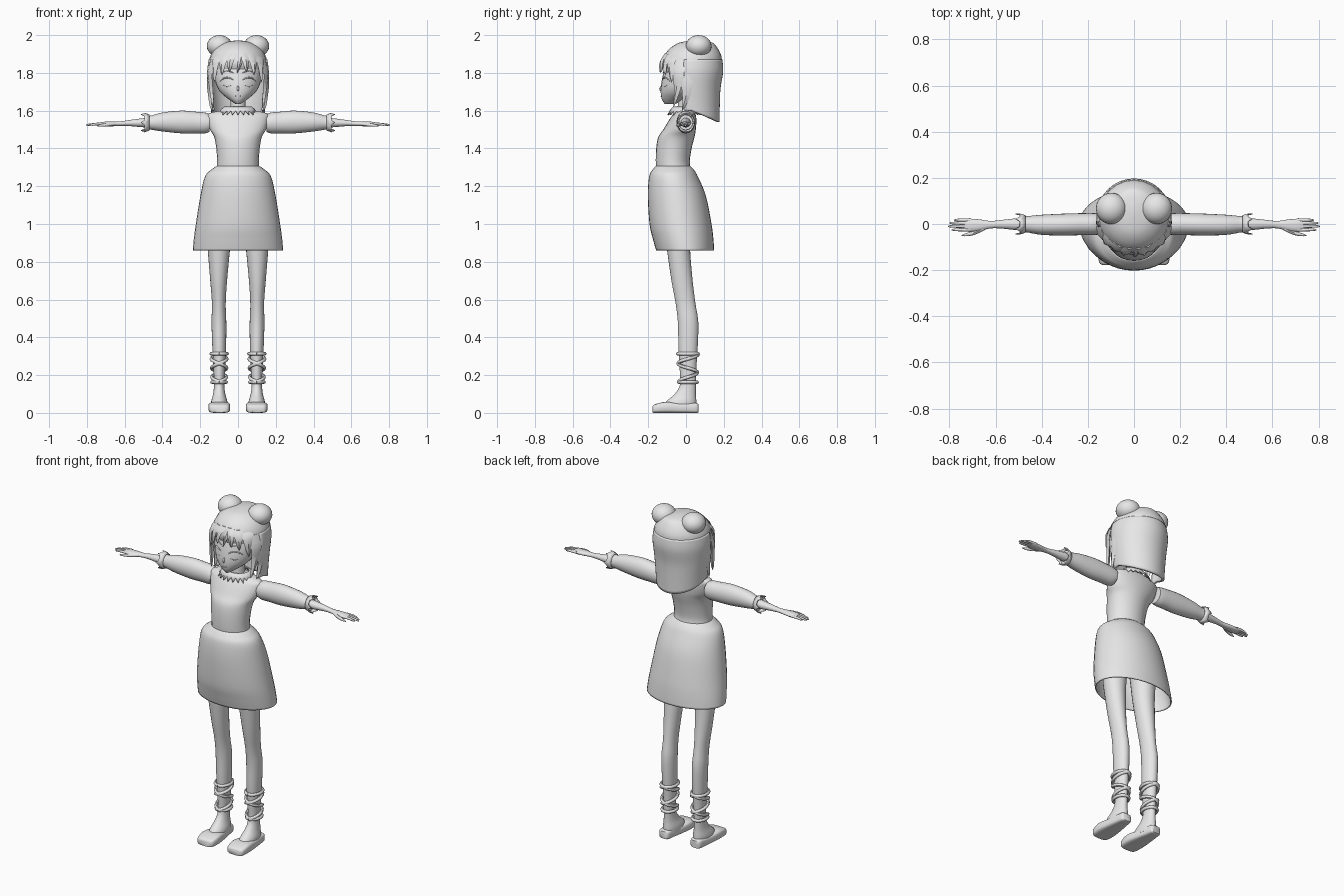
import bpy, bmesh
from math import sin, cos, pi, tau, radians, copysign
from mathutils import Vector

cube = bpy.data.objects.get("Cube")
if cube:
    bpy.data.objects.remove(cube, do_unlink=True)

grey = bpy.data.materials.new("plain grey")
grey.use_nodes = True
grey.diffuse_color = (0.8, 0.8, 0.8, 1)
grey.node_tree.nodes["Principled BSDF"].inputs["Base Color"].default_value = (0.8, 0.8, 0.8, 1)
parts = []


def finish(name, bm, mirror=False, thick=0):
    """Turn a bmesh into a named, coloured object."""
    bmesh.ops.recalc_face_normals(bm, faces=bm.faces)
    mesh = bpy.data.meshes.new(name)
    bm.to_mesh(mesh)
    bm.free()
    mesh.materials.append(grey)
    ob = bpy.data.objects.new(name, mesh)
    bpy.context.collection.objects.link(ob)
    if thick:
        solid = ob.modifiers.new("thickness", 'SOLIDIFY')
        solid.thickness, solid.offset = thick, 0
    if mirror:
        ob.modifiers.new("other side", 'MIRROR').use_mirror_merge = False
    parts.append(ob)
    return ob


def grid(name, rows, closed=True, caps=True, **options):
    """Skin rows of points with quads."""
    bm = bmesh.new()
    vs = [[bm.verts.new(p) for p in row] for row in rows]
    n = len(vs[0])
    for low, high in zip(vs, vs[1:]):
        for i in range(n if closed else n - 1):
            j = (i + 1) % n
            bm.faces.new((low[i], low[j], high[j], high[i]))
    if caps:
        bm.faces.new(vs[0])
        bm.faces.new(vs[-1])
    return finish(name, bm, **options)


def smooth(keys, steps):
    """Spline through a list of equally long tuples."""
    out = []
    for i in range(len(keys) - 1):
        a, b, c, d = (Vector(keys[min(max(k, 0), len(keys) - 1)]) for k in range(i - 1, i + 3))
        for s in range(steps):
            t = s / steps
            out.append(b + (c - a) * (t / 2) + (a * 2 - b * 5 + c * 4 - d) * (t * t / 2)
                       + (b * 3 - a - c * 3 + d) * (t ** 3 / 2))
    return out + [Vector(keys[-1])]


def loft(name, axis, keys, n=24, power=1, steps=4, **options):
    """Rounded sections along an axis; each key is position, low/high, low/high."""
    rows = []
    for t, a0, a1, b0, b1 in smooth(keys, steps):
        row = []
        for i in range(n):
            c, s = cos(tau * i / n), sin(tau * i / n)
            a = (a0 + a1) / 2 + (a1 - a0) / 2 * copysign(abs(c) ** power, c)
            b = (b0 + b1) / 2 + (b1 - b0) / 2 * copysign(abs(s) ** power, s)
            row.append({'x': (t, a, b), 'y': (a, t, b), 'z': (a, b, t)}[axis])
        rows.append(row)
    return grid(name, rows, **options)


def body(name, keys, **options):
    """Upright centred loft; each key is height, half width, front, back."""
    return loft(name, 'z', [(z, -w, w, f, b) for z, w, f, b in keys], **options)


def tube(name, keys, n=8, steps=3, **options):
    """Round tube through points x, y, z with a radius."""
    path = smooth(keys, steps)
    rows = []
    for i, p in enumerate(path):
        way = (path[min(i + 1, len(path) - 1)] - path[max(i - 1, 0)]).to_3d().normalized()
        side = way.cross((0, 0, 1) if abs(way.z) < 0.9 else (0, 1, 0)).normalized()
        up = side.cross(way)
        rows.append([p.to_3d() + (side * cos(tau * k / n) + up * sin(tau * k / n)) * p[3]
                     for k in range(n)])
    return grid(name, rows, **options)


def lock(name, points, width, mirror=True):
    """Pointed flat strand of hair lying around the head."""
    path = smooth(points, 3)
    rows = []
    for i, p in enumerate(path):
        t = i / (len(path) - 1)
        w = width * (1 - t ** 2) + 0.001
        out = Vector((p.x, p.y - 0.03, 0)).normalized()
        side = out.cross((0, 0, 1))
        rows.append([p + side * w, p + out * min(w, 0.01), p - side * w, p - out * min(w, 0.01)])
    grid(name, rows, mirror=mirror)


# Head and neck
body("face", [(1.635, .012, -.112, -.06), (1.66, .05, -.128, 0), (1.70, .095, -.134, .06),
              (1.75, .12, -.13, .1), (1.82, .13, -.115, .12), (1.9, .115, -.09, .12)])
body("neck", [(1.5, .045, -.04, .04), (1.58, .04, -.045, .035), (1.7, .04, -.04, .04)])
tube("nose", [(0, -.128, 1.735, .003), (0, -.136, 1.715, .006), (0, -.132, 1.705, .003)])
tube("mouth", [(-.018, -.129, 1.679, .001), (0, -.133, 1.676, .002), (.018, -.129, 1.679, .001)])
tube("eyelash", [(.025, -.125, 1.762, .002), (.05, -.119, 1.775, .004), (.075, -.103, 1.772, .004),
                 (.095, -.085, 1.757, .002)], mirror=True)
tube("lower_eyelid", [(.035, -.126, 1.735, .001), (.06, -.116, 1.728, .002),
                      (.085, -.094, 1.737, .001)], mirror=True)
tube("eyebrow", [(.025, -.122, 1.80, .002), (.055, -.112, 1.811, .003),
                 (.085, -.092, 1.803, .002)], mirror=True)

# Hair: crown, hanging back, fringe, side strands and buns
body("hair_crown", [(1.82, .153, -.115, .188), (1.85, .155, -.124, .19), (1.89, .146, -.115, .187),
                    (1.93, .12, -.085, .168), (1.96, .075, -.035, .14), (1.972, .01, .04, .08)])
rows = []
for z, w, back, drop in smooth([(1.87, .148, .185, 0), (1.81, .156, .19, 0), (1.73, .15, .176, .01),
                                (1.66, .142, .172, .03), (1.6, .136, .17, .06)], 4):
    angles = [radians(105) * (k / 14 - 1) for k in range(29)]
    rows.append([(w * sin(a), .03 + (back - .03) * cos(a), z - drop * max(cos(a), 0)) for a in angles])
grid("back_hair", rows, closed=False, caps=False, thick=0.014)

lock("fringe_middle", [(.015, -.1, 1.9), (.012, -.128, 1.86), (-.004, -.137, 1.80)], .016, False)
lock("fringe_inner", [(.02, -.1, 1.905), (.04, -.125, 1.865), (.045, -.13, 1.805)], .024)
lock("fringe_centre", [(.06, -.09, 1.9), (.08, -.108, 1.86), (.085, -.11, 1.79)], .028)
lock("fringe_outer", [(.1, -.06, 1.89), (.12, -.08, 1.85), (.125, -.075, 1.75)], .034)
lock("temple_hair", [(.13, -.03, 1.87), (.15, -.04, 1.8), (.143, -.045, 1.72), (.13, -.065, 1.62)], .036)
lock("ear_hair", [(.145, 0, 1.85), (.155, .005, 1.75), (.147, 0, 1.67), (.138, -.02, 1.6)], .034)

bm = bmesh.new()
bmesh.ops.create_uvsphere(bm, u_segments=24, v_segments=14, radius=1)
for v in bm.verts:
    v.co = (.098 + v.co.x * .067, .067 + v.co.y * .068, 1.942 + v.co.z * .058)
finish("hair_bun", bm, mirror=True)

# Ruffled collar
teeth = 22
rows = []
for r, z, wave in [(.07, 1.62, 0), (.085, 1.608, .1), (.098, 1.588, 1)]:
    row = []
    for k in range(teeth * 2):
        a, s = tau * k / (teeth * 2), wave * (1 if k % 2 else -1)
        row.append(((r + s * .01) * cos(a), -.01 + (r + s * .01) * .8 * sin(a), z - s * .011))
    rows.append(row)
grid("collar_ruffle", rows, caps=False, thick=0.006)

# Bodice and skirt
body("bodice", [(1.26, .118, -.155, .04), (1.32, .11, -.16, .02), (1.4, .115, -.158, .03),
                (1.46, .126, -.147, .045), (1.5, .148, -.12, .052), (1.55, .162, -.09, .055),
                (1.585, .155, -.065, .05), (1.605, .06, -.045, .04)])
body("skirt", [(1.305, .11, -.158, .02), (1.285, .14, -.175, .04), (1.25, .172, -.192, .06),
               (1.15, .196, -.199, .102), (1.0, .22, -.19, .132), (.92, .231, -.172, .142),
               (.86, .236, -.155, .146)], n=36, caps=False, thick=0.006)

# Sleeves, arms and hands
loft("sleeve", 'x', [(.15, -.045, .045, 1.488, 1.582), (.175, -.048, .047, 1.48, 1.59),
                     (.22, -.048, .047, 1.48, 1.594), (.3, -.05, .045, 1.48, 1.6),
                     (.4, -.047, .04, 1.49, 1.59), (.465, -.036, .034, 1.5, 1.573),
                     (.485, -.037, .036, 1.498, 1.577)], mirror=True)
rows = []
for x, r in [(.47, .036), (.495, .044)]:
    rows.append([(x + (.018 if k % 4 == 0 and x > .48 else 0), r * cos(tau * k / 24),
                  1.537 + r * 1.12 * sin(tau * k / 24)) for k in range(24)])
grid("cuff", rows, caps=False, thick=0.005, mirror=True)
loft("arm", 'x', [(.4, -.03, .03, 1.51, 1.57), (.5, -.027, .025, 1.512, 1.56),
                  (.57, -.02, .018, 1.518, 1.551), (.62, -.019, .013, 1.519, 1.544),
                  (.67, -.03, .02, 1.517, 1.543), (.71, -.034, .023, 1.516, 1.541),
                  (.735, -.03, .022, 1.519, 1.536)], n=16, mirror=True)
for label, y, tip in [("index", -.025, .79), ("middle", -.01, .805), ("ring", .004, .8), ("little", .017, .78)]:
    tube(label + "_finger", [(.71, y, 1.53, .008), (.75, y, 1.529, .007), (tip - .01, y, 1.525, .005),
                             (tip, y, 1.524, .002)], mirror=True)
tube("thumb", [(.65, -.018, 1.53, .009), (.69, -.037, 1.526, .009), (.725, -.046, 1.522, .007),
               (.747, -.05, 1.52, .002)], mirror=True)

# Legs and shoes
loft("leg", 'z', [(1.1, .02, .16, -.12, .03), (.95, .035, .165, -.11, .025), (.86, .043, .16, -.1, .022),
                  (.7, .058, .147, -.077, .035), (.58, .065, .138, -.055, .05), (.48, .062, .14, -.043, .065),
                  (.35, .063, .136, -.04, .062), (.24, .068, .13, -.034, .055), (.15, .072, .127, -.032, .052),
                  (.1, .067, .132, -.06, .052), (.06, .056, .142, -.105, .055), (.025, .055, .142, -.13, .055)],
     mirror=True)
loft("shoe", 'y', [(-.178, .062, .136, .003, .034), (-.165, .047, .151, 0, .045), (-.11, .041, .157, 0, .058),
                   (-.04, .052, .15, 0, .052), (.02, .064, .142, 0, .052), (.055, .07, .137, 0, .052),
                   (.066, .078, .128, .003, .046)], power=.5, mirror=True)

# Ankle ribbons: two bands and two crossing spirals
for label, height, rise, turns in [("upper_band", .313, 0, 1), ("lower_band", .163, 0, 1),
                                   ("ribbon", .165, .145, 1.5), ("cross_ribbon", .165, .145, -1.5)]:
    keys = []
    for k in range(25):
        a = tau * turns * k / 24 - pi / 2
        grow = 1 + (height + rise * k / 24 - .165) * .8
        keys.append((.1 + .038 * grow * cos(a), .01 + .049 * grow * sin(a), height + rise * k / 24, .009))
    tube("ankle_" + label, keys, steps=1, mirror=True)

# Smooth shading with sharp edges kept
bpy.ops.object.select_all(action='DESELECT')
for ob in parts:
    ob.select_set(True)
bpy.context.view_layer.objects.active = parts[0]
bpy.ops.object.shade_smooth_by_angle(angle=radians(45))
